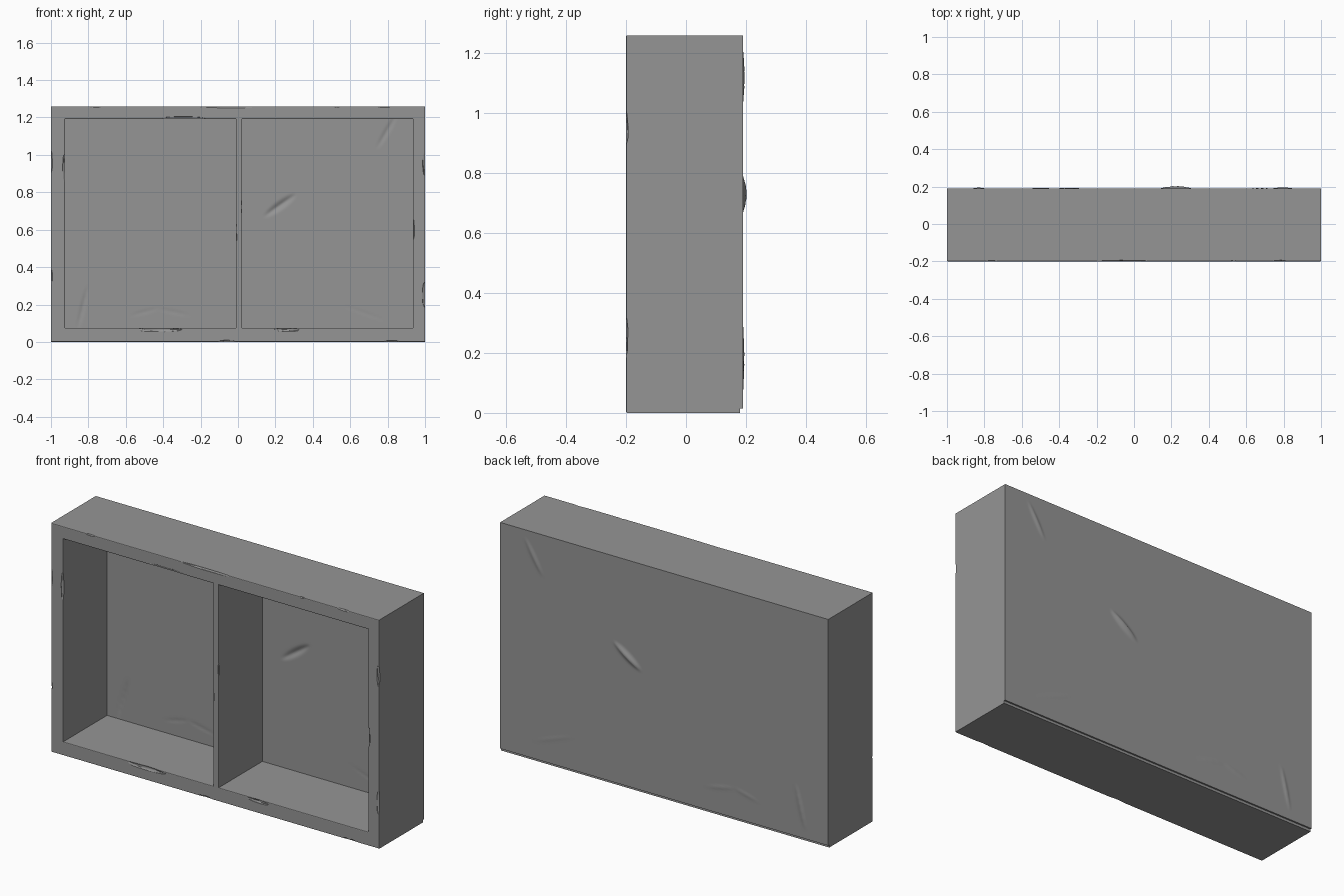
import bpy, bmesh, math, random
from mathutils import Vector

if "Cube" in bpy.data.objects:
    bpy.data.objects.remove(bpy.data.objects["Cube"])
random.seed(4)
FRONT, SEAM, BACK = -0.2, 0.181, 0.19

grey = bpy.data.materials.new("dark_grey")
grey.diffuse_color = (0.3, 0.3, 0.3, 1)
grey.use_nodes = True
grey.node_tree.nodes["Principled BSDF"].inputs["Base Color"].default_value = grey.diffuse_color


def make_object(name, bm):
    mesh = bpy.data.meshes.new(name)
    bmesh.ops.recalc_face_normals(bm, faces=bm.faces)
    bm.to_mesh(mesh)
    bm.free()
    mesh.materials.append(grey)
    ob = bpy.data.objects.new(name, mesh)
    bpy.context.collection.objects.link(ob)
    return ob


def activate(ob):
    bpy.ops.object.select_all(action='DESELECT')
    ob.select_set(True)
    bpy.context.view_layer.objects.active = ob


# Frame with two open compartments: a face grid with holes, pulled backwards
xs = [-1, -0.925, -0.012, 0.022, 0.935, 1]
zs = [0, 0.075, 1.192, 1.26]
bm = bmesh.new()
grid = [[bm.verts.new((x, FRONT, z)) for x in xs] for z in zs]
for j in range(3):
    for i in range(5):
        if j == 1 and i in (1, 3):
            continue
        bm.faces.new((grid[j][i], grid[j][i + 1], grid[j + 1][i + 1], grid[j + 1][i]))
ext = bmesh.ops.extrude_face_region(bm, geom=bm.faces[:], use_keep_orig=True)
bmesh.ops.translate(bm, vec=(0, SEAM - FRONT, 0),
                    verts=[g for g in ext['geom'] if isinstance(g, bmesh.types.BMVert)])
bmesh.ops.recalc_face_normals(bm, faces=bm.faces)
sharp = [e for e in bm.edges if e.calc_face_angle(0) > 1
         and max(v.co.y for v in e.verts) < 0]
bmesh.ops.bevel(bm, geom=sharp, offset=0.004, segments=2, profile=0.5, affect='EDGES')
frame = make_object("frame", bm)

# Worn chips along the front edges: centre x, z and half sizes
chips = [(-0.30, 1.194, 0.13, 0.012), (-0.05, 1.262, 0.22, 0.012), (-0.76, 1.262, 0.04, 0.01),
         (0.78, 1.262, 0.05, 0.01), (-0.927, 0.93, 0.012, 0.09), (0.998, 0.95, 0.014, 0.06),
         (0.998, 0.25, 0.012, 0.08), (0.937, 0.60, 0.008, 0.06), (-1.001, 0.35, 0.01, 0.06),
         (-1.001, 0.96, 0.01, 0.07), (-0.43, 0.066, 0.13, 0.014), (0.26, 0.066, 0.07, 0.012),
         (-0.06, 0.0, 0.05, 0.012), (0.82, 0.0, 0.05, 0.01), (-0.013, 0.55, 0.007, 0.10),
         (0.023, 0.72, 0.006, 0.05), (0.53, 1.262, 0.02, 0.01)]
bm = bmesh.new()
for x, z, sx, sz in chips:
    for v in bmesh.ops.create_icosphere(bm, subdivisions=2, radius=1)['verts']:
        k = random.uniform(0.8, 1.1)
        v.co = Vector((x + v.co.x * sx * k, FRONT - 0.002 + v.co.y * 0.009 * k, z + v.co.z * sz * k))
cutter = make_object("chip_cutter", bm)
cutter.hide_render = True
activate(frame)
mod = frame.modifiers.new("chips", 'BOOLEAN')
mod.operation, mod.object, mod.solver = 'DIFFERENCE', cutter, 'EXACT'
bpy.ops.object.modifier_apply(modifier=mod.name)
bpy.data.objects.remove(cutter)
bpy.ops.object.shade_smooth_by_angle(angle=math.radians(20))
# Keep the broad faces flat in shading
weighted = frame.modifiers.new("flat_faces", 'WEIGHTED_NORMAL')
weighted.keep_sharp = True
weighted.weight = 100

# Thin back panel, pressed outward along dents: start, end, half width, depth
dents = [(0.14, 0.67, 0.31, 0.79, 0.026, 0.013),
         (-0.86, 0.06, -0.80, 0.31, 0.017, 0.005),
         (0.74, 1.03, 0.85, 1.22, 0.018, 0.006),
         (-0.58, 0.14, -0.42, 0.18, 0.014, 0.002),
         (-0.44, 0.18, -0.25, 0.14, 0.014, 0.002),
         (0.55, 0.20, 0.80, 0.11, 0.012, 0.0015)]


def dent(p):
    push = 0
    for x1, z1, x2, z2, w, d in dents:
        a, b = Vector((x1, z1)), Vector((x2, z2))
        axis = b - a
        u = (p - (a + b) / 2).dot(axis.normalized()) / (axis.length / 2)
        s = abs((p - a).dot(Vector((-axis.y, axis.x)).normalized())) / w
        if abs(u) < 1 and s < 1:
            t = s / (1 - u * u) ** 0.5
            push = max(push, d * (1 - u * u) * max(0, 1 - t) ** 1.3)
    return push


NX, NZ, Z0, Z1 = 220, 136, 0.014, 1.26
bm = bmesh.new()
rows = []
for j in range(NZ + 1):
    row = []
    for i in range(NX + 1):
        x, z = -1 + 2 * i / NX, Z0 + (Z1 - Z0) * j / NZ
        row.append(bm.verts.new((x, SEAM + dent(Vector((x, z))), z)))
    rows.append(row)
for a, b in zip(rows, rows[1:]):
    for i in range(NX):
        bm.faces.new((a[i], a[i + 1], b[i + 1], b[i]))
ext = bmesh.ops.extrude_face_region(bm, geom=bm.faces[:], use_keep_orig=True)
bmesh.ops.translate(bm, vec=(0, BACK - SEAM, 0),
                    verts=[g for g in ext['geom'] if isinstance(g, bmesh.types.BMVert)])
panel = make_object("back_panel", bm)
activate(panel)
bpy.ops.object.shade_smooth_by_angle(angle=math.radians(50))
